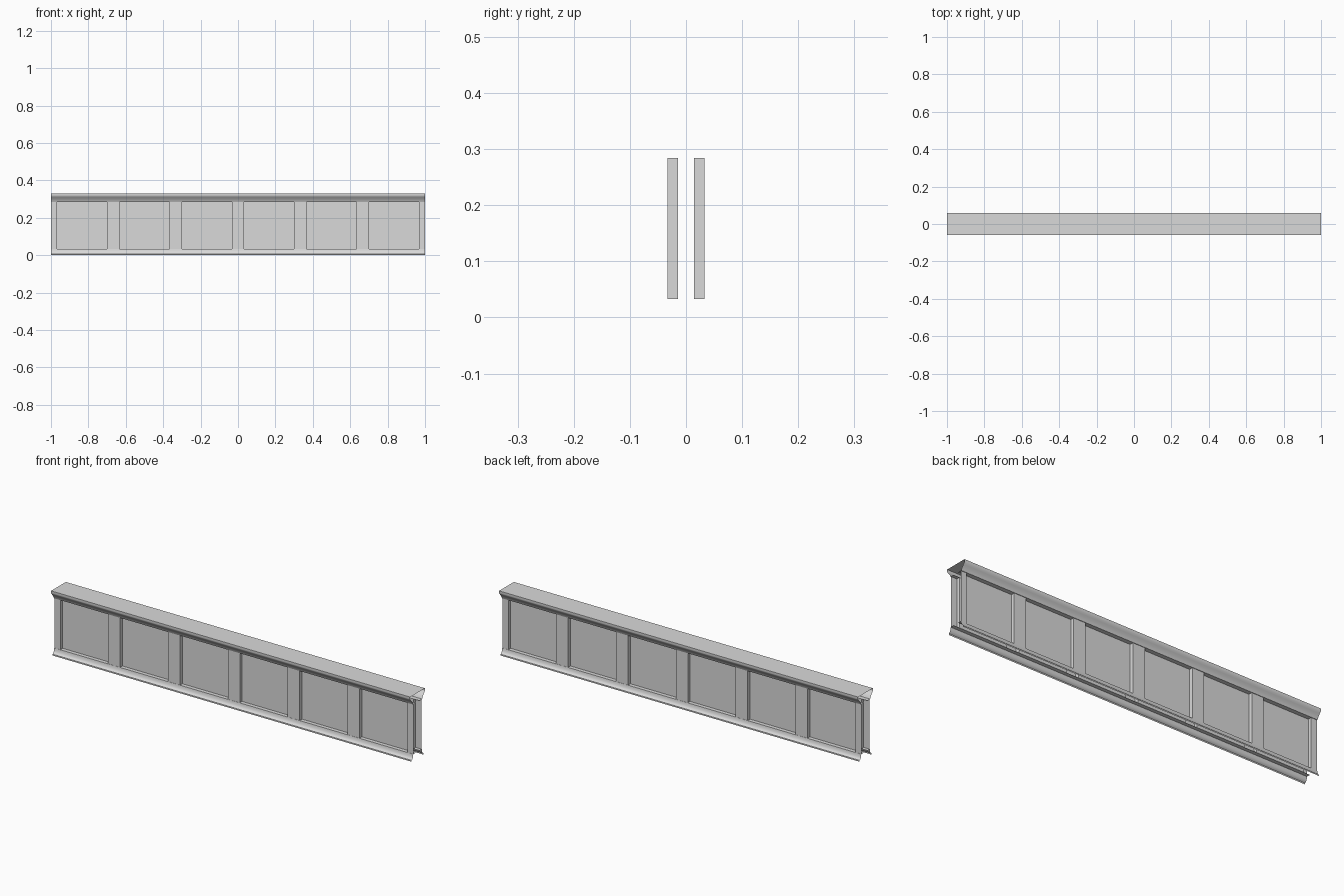
import bpy
import math
from mathutils import Vector, Matrix

if "Cube" in bpy.data.objects:
    bpy.data.objects.remove(bpy.data.objects["Cube"], do_unlink=True)

# Single stone colour
stone = bpy.data.materials.new("light_grey_stone")
stone.use_nodes = True
grey = (0.7, 0.7, 0.7, 1)
stone.diffuse_color = grey
stone.node_tree.nodes["Principled BSDF"].inputs["Base Color"].default_value = grey

HALF = 1.0              # half length
WALL_Z = (0.033, 0.284)  # wall bottom and top
RECESS, PROUD = 0.0145, 0.033
BAYS = 6
PIER = 0.0333           # half width of a pilaster


def sheet(name, path, sweep, turn=0.0):
    """Sweep an open path along a vector into a strip of quads."""
    sweep = Vector(sweep)
    points = [Vector(p) for p in path]
    n = len(points)
    verts = points + [p + sweep for p in points]
    faces = [(i, i + 1, n + i + 1, n + i) for i in range(n - 1)]
    mesh = bpy.data.meshes.new(name)
    mesh.from_pydata(verts, [], faces)
    mesh.transform(Matrix.Rotation(turn, 4, "Z"))
    mesh.materials.append(stone)
    mesh.shade_smooth()
    mesh.set_sharp_from_angle(angle=math.radians(35))
    obj = bpy.data.objects.new(name, mesh)
    bpy.context.collection.objects.link(obj)
    return obj


def moulding(name, profile, turn=0.0):
    """Run a (y, z) profile along the full length, outside facing out."""
    path = [(HALF, y, z) for y, z in profile]
    return sheet(name, path, (-2 * HALF, 0, 0), turn)


# Plan of one wall face: recessed bays between raised pilasters
plan = [(-HALF, -PROUD)]
bay = 2 * HALF / BAYS
for i in range(BAYS):
    left = -HALF + i * bay + PIER
    right = -HALF + (i + 1) * bay - PIER
    plan += [(left, -PROUD), (left, -RECESS), (right, -RECESS), (right, -PROUD)]
plan.append((HALF, -PROUD))

# Coved base, from the lip up to the ledge under the recesses
base = [(-0.047, 0), (-0.047, 0.007), (-0.041, 0.011), (-0.037, 0.018),
        (-0.035, 0.026), (-0.034, WALL_Z[0]), (-RECESS, WALL_Z[0])]

# Front half of the coping, from the soffit out to the top edge
coping = [(-RECESS, WALL_Z[1]), (-0.036, WALL_Z[1]), (-0.039, 0.291),
          (-0.044, 0.300), (-0.051, 0.308), (-0.0575, 0.316),
          (-0.0585, 0.320), (-0.0585, 0.330)]

for side, turn in (("front", 0.0), ("back", math.pi)):
    wall = [(x, y, WALL_Z[0]) for x, y in plan]
    sheet(side + "_wall", wall, (0, 0, WALL_Z[1] - WALL_Z[0]), turn)
    moulding(side + "_base", base, turn)

# One coping spans both faces
moulding("coping", coping + [(-y, z) for y, z in reversed(coping)])

# Turn the swept mouldings outward
for obj in bpy.context.collection.objects:
    if obj.name.endswith("_base") or obj.name == "coping":
        obj.data.flip_normals()
        # Sweep runs toward -x, so path order already faces outward
        obj.data.flip_normals()
